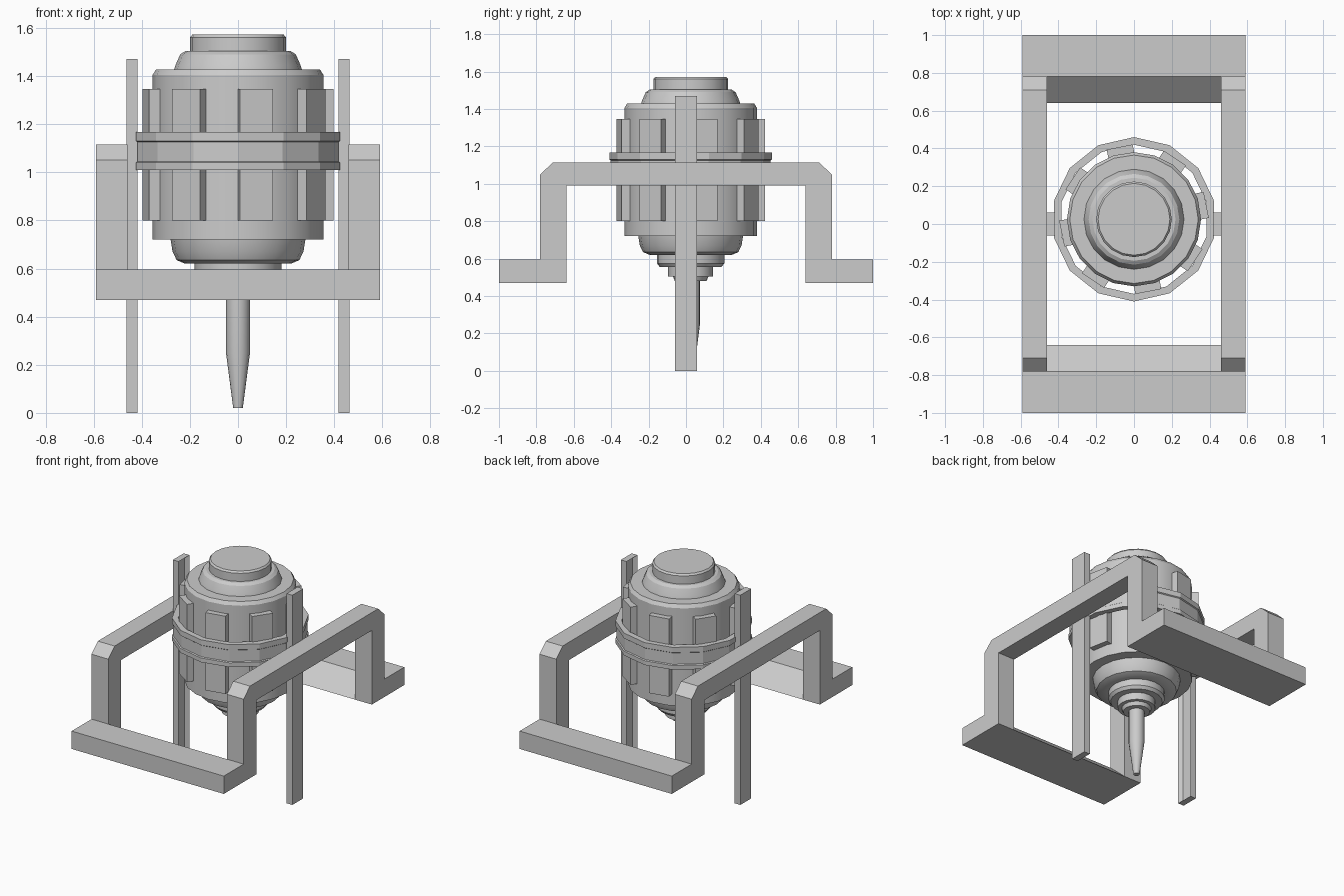
import bpy, bmesh, math
from mathutils import Matrix, Vector

cube = bpy.data.objects.get("Cube")
if cube:
    bpy.data.objects.remove(cube, do_unlink=True)

grey = bpy.data.materials.new("plain_grey")
grey.use_nodes = True
COLOUR = (0.6, 0.6, 0.6, 1)
grey.diffuse_color = COLOUR
grey.node_tree.nodes["Principled BSDF"].inputs["Base Color"].default_value = COLOUR

CENTRE_Y = 0.025


def finish(name, bm, smooth=False):
    bmesh.ops.recalc_face_normals(bm, faces=bm.faces)
    mesh = bpy.data.meshes.new(name)
    bm.to_mesh(mesh)
    bm.free()
    mesh.materials.append(grey)
    obj = bpy.data.objects.new(name, mesh)
    bpy.context.collection.objects.link(obj)
    if smooth:
        bpy.ops.object.select_all(action='DESELECT')
        obj.select_set(True)
        bpy.context.view_layer.objects.active = obj
        bpy.ops.object.shade_smooth_by_angle(angle=math.radians(32))
    return obj


def extrude_x(name, outline, x0, x1):
    """Extrude a (y, z) outline along x."""
    bm = bmesh.new()
    face = bm.faces.new([bm.verts.new((x0, y, z)) for y, z in outline])
    ext = bmesh.ops.extrude_face_region(bm, geom=[face])["geom"]
    verts = [v for v in ext if isinstance(v, bmesh.types.BMVert)]
    bmesh.ops.translate(bm, verts=verts, vec=(x1 - x0, 0, 0))
    return finish(name, bm)


def lathe(name, profile, sides, turn, closed=False, smooth=True):
    """Spin an (r, z) profile around the vertical axis of the machine."""
    bm = bmesh.new()
    rings = []
    for r, z in profile:
        ring = []
        for i in range(sides):
            a = turn + math.tau * i / sides
            ring.append(bm.verts.new((r * math.cos(a), CENTRE_Y + r * math.sin(a), z)))
        rings.append(ring)
    pairs = list(zip(rings, rings[1:]))
    if closed:
        pairs.append((rings[-1], rings[0]))
    else:
        bm.faces.new(rings[0])
        bm.faces.new(rings[-1])
    for a, b in pairs:
        for i in range(sides):
            j = (i + 1) % sides
            bm.faces.new((a[i], a[j], b[j], b[i]))
    return finish(name, bm, smooth)


# Side frames: feet, uprights and chamfered top beam in one outline
half = [(0.64, 0.99), (0.64, 0.47), (1, 0.47), (1, 0.595),
        (0.78, 0.595), (0.78, 1.05), (0.71, 1.115)]
outline = half + [(-y, z) for y, z in reversed(half)]
extrude_x("left_frame", outline, 0.46, 0.59)
extrude_x("right_frame", outline, -0.59, -0.46)

# Cross feet with a sloping inner side
foot = [(1, 0.47), (1, 0.595), (0.78, 0.595), (0.64, 0.47)]
extrude_x("back_foot", foot, -0.46, 0.46)
extrude_x("front_foot", [(-y, z) for y, z in foot], -0.46, 0.46)

# Guide rails with a groove on the inner face
for name, side in (("left_rail", 1), ("right_rail", -1)):
    bm = bmesh.new()
    bmesh.ops.create_cube(bm, size=1, matrix=Matrix.Translation((side * 0.441, 0, 0.735))
                          @ Matrix.Diagonal((0.045, 0.12, 1.47, 1)))
    bm.normal_update()
    inner = [f for f in bm.faces if f.normal.x * side < -0.9]
    bmesh.ops.inset_region(bm, faces=inner, thickness=0.025)
    bmesh.ops.translate(bm, verts=inner[0].verts, vec=(side * 0.025, 0, 0))
    finish(name, bm)

# Motor body, from the lower collar up to the cap
lathe("motor_body", [
    (0.085, 0.48), (0.095, 0.505), (0.12, 0.505), (0.12, 0.555), (0.165, 0.555),
    (0.18, 0.575), (0.18, 0.62), (0.22, 0.62), (0.255, 0.635), (0.272, 0.67),
    (0.28, 0.72), (0.355, 0.72), (0.355, 1.405), (0.34, 1.428), (0.265, 1.428),
    (0.26, 1.445), (0.24, 1.49), (0.22, 1.503), (0.2, 1.503), (0.2, 1.56),
    (0.19, 1.572)], 20, 0)

# Drill bit
lathe("drill_bit", [(0.02, 0.02), (0.05, 0.25), (0.05, 0.5)], 16, 0)

# Faceted clamp ring around the body
lathe("clamp_ring", [
    (0.395, 1.01), (0.435, 1.01), (0.435, 1.04), (0.428, 1.045), (0.428, 1.125),
    (0.435, 1.13), (0.435, 1.167), (0.395, 1.167)], 14, math.pi / 2, True, False)

# Eight raised panels
for i in range(8):
    a = math.radians(11.25 + 45 * i)
    bm = bmesh.new()
    bmesh.ops.create_cube(bm, size=1, matrix=Matrix.Translation((0, CENTRE_Y, 1.073))
                          @ Matrix.Rotation(a, 4, 'Z')
                          @ Matrix.Translation((0.36, 0, 0))
                          @ Matrix.Diagonal((0.06, 0.14, 0.545, 1)))
    finish(f"body_panel_{i + 1}", bm)
